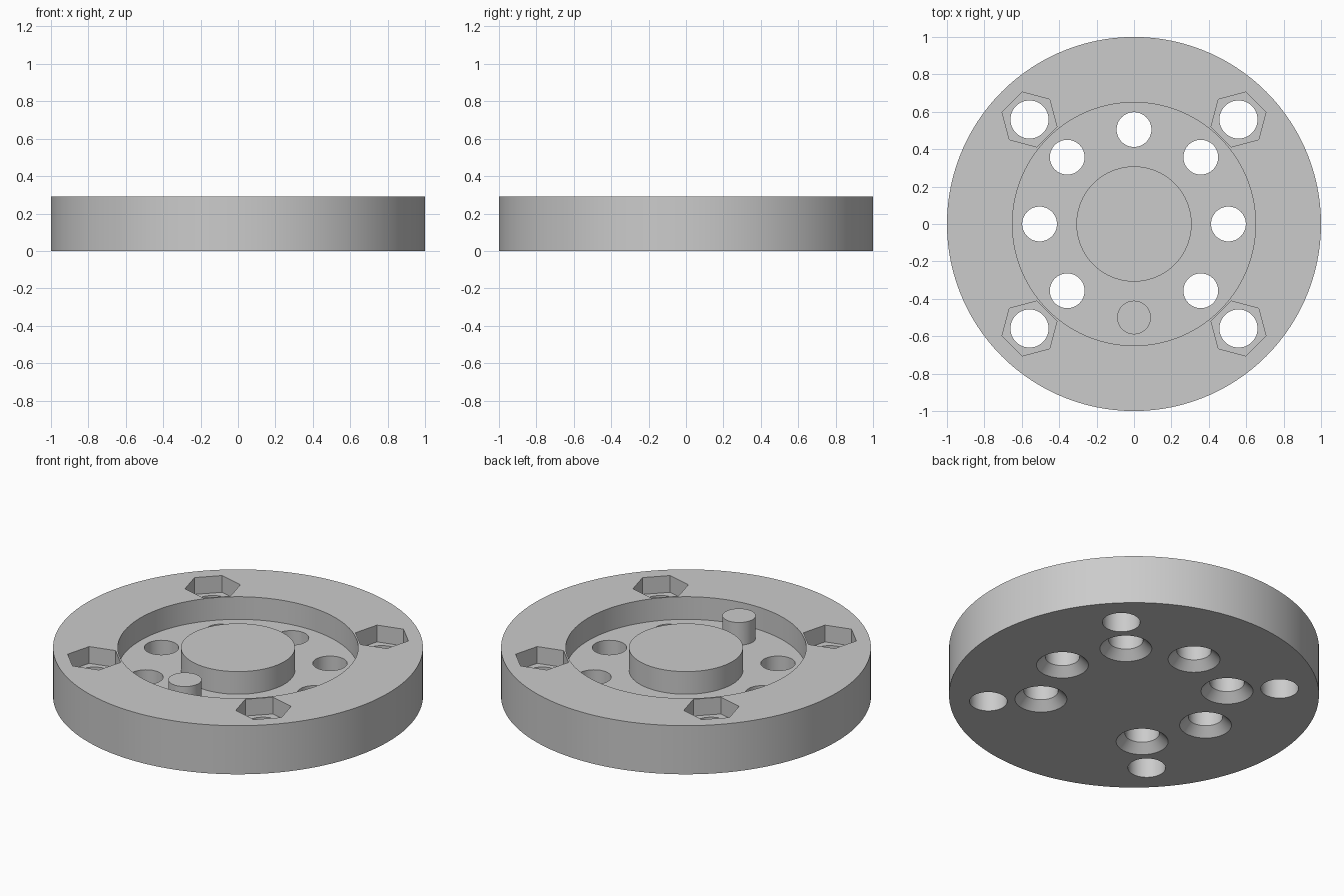
import bpy, bmesh, math
from mathutils import Matrix, Vector

cube = bpy.data.objects.get("Cube")
if cube:
    bpy.data.objects.remove(cube, do_unlink=True)

HEIGHT, FLOOR = 0.29, 0.155
BOLT_RING, NUT_RING = 0.505, 0.79

grey = bpy.data.materials.new("plain_grey")
grey.use_nodes = True
colour = (0.6, 0.6, 0.6, 1)
grey.diffuse_color = colour
grey.node_tree.nodes["Principled BSDF"].inputs["Base Color"].default_value = colour


def finish(name, bm):
    bmesh.ops.recalc_face_normals(bm, faces=bm.faces)
    mesh = bpy.data.meshes.new(name)
    bm.to_mesh(mesh)
    bm.free()
    mesh.materials.append(grey)
    obj = bpy.data.objects.new(name, mesh)
    bpy.context.collection.objects.link(obj)
    return obj


def lathe(name, profile, segments):
    """Spin a closed (radius, z) outline that starts and ends on the axis."""
    bm = bmesh.new()
    rings = []
    for r, z in profile:
        rings.append([bm.verts.new((r * math.cos(a), r * math.sin(a), z))
                      for a in (math.tau * i / segments for i in range(segments))])
    for low, high in zip(rings, rings[1:]):
        for i in range(segments):
            j = (i + 1) % segments
            bm.faces.new((low[i], low[j], high[j], high[i]))
    bm.faces.new(rings[0])
    bm.faces.new(rings[-1])
    return finish(name, bm)


def at(obj, radius, degrees, spin=0):
    a = math.radians(degrees)
    pos = Vector((radius * math.cos(a), radius * math.sin(a), 0))
    obj.data.transform(Matrix.Translation(pos) @ Matrix.Rotation(math.radians(spin), 4, "Z"))
    return obj


def combine(body, tool, operation):
    mod = body.modifiers.new(tool.name, "BOOLEAN")
    mod.operation, mod.object, mod.solver = operation, tool, "EXACT"
    bpy.context.view_layer.objects.active = body
    bpy.ops.object.modifier_apply(modifier=mod.name)
    bpy.data.objects.remove(tool, do_unlink=True)


# Round body with a ring-shaped pocket around the central boss
disc = lathe("disc_body", [(1, 0), (1, HEIGHT), (0.65, HEIGHT), (0.65, FLOOR),
                           (0.308, FLOOR), (0.308, HEIGHT)], 120)

# Drive pin standing in the pocket at the front
pin = at(lathe("drive_pin", [(0.09, 0.1), (0.09, HEIGHT)], 48), 0.5, -90)
combine(disc, pin, "UNION")

# Seven bolt holes, countersunk from below
for k in range(8):
    angle = 45 * k
    if angle == 270:
        continue
    hole = lathe("bolt_hole", [(0.15, -0.01), (0.093, 0.05), (0.093, 0.25)], 48)
    combine(disc, at(hole, BOLT_RING, angle), "DIFFERENCE")

# Four through holes with hexagonal nut recesses on top
for angle in (45, 135, 225, 315):
    hole = lathe("through_hole", [(0.102, -0.1), (0.102, 0.4)], 48)
    combine(disc, at(hole, NUT_RING, angle), "DIFFERENCE")
    nut = lathe("nut_recess", [(0.152, HEIGHT - 0.1), (0.152, 0.4)], 6)
    combine(disc, at(nut, NUT_RING, angle, angle + 30), "DIFFERENCE")

# Smooth round walls, crisp edges
bpy.ops.object.select_all(action="DESELECT")
disc.select_set(True)
bpy.context.view_layer.objects.active = disc
bpy.ops.object.shade_smooth_by_angle(angle=math.radians(20))
